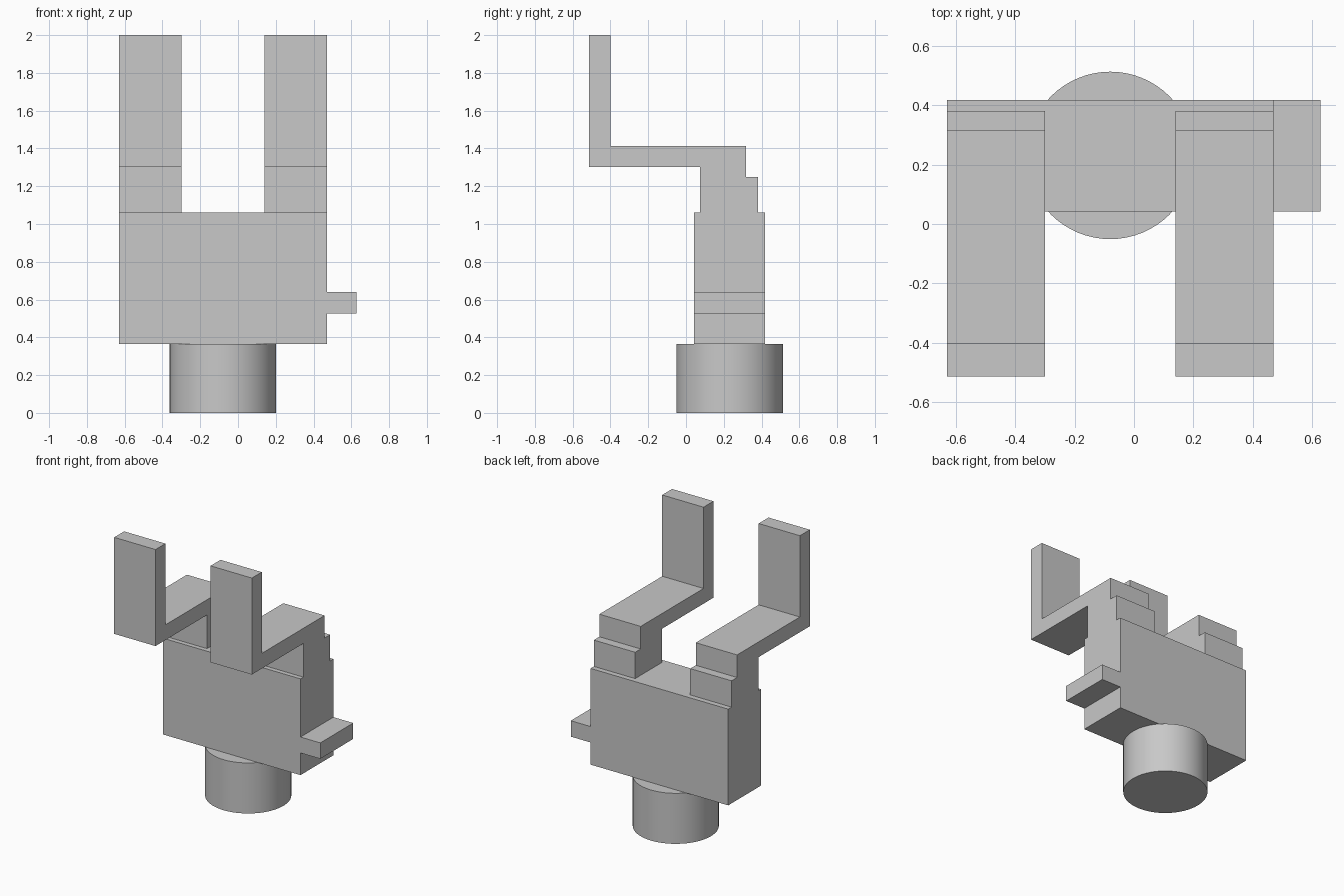
import bpy
import bmesh
from mathutils import Matrix, Vector

cube = bpy.data.objects.get("Cube")
if cube:
    bpy.data.objects.remove(cube, do_unlink=True)

# One plain grey for everything
GREY = (0.58, 0.58, 0.58, 1)
grey = bpy.data.materials.new("plain_grey")
grey.use_nodes = True
grey.diffuse_color = GREY
grey.node_tree.nodes["Principled BSDF"].inputs["Base Color"].default_value = GREY


def add_object(name, bm):
    bmesh.ops.recalc_face_normals(bm, faces=bm.faces)
    mesh = bpy.data.meshes.new(name)
    bm.to_mesh(mesh)
    bm.free()
    mesh.materials.append(grey)
    obj = bpy.data.objects.new(name, mesh)
    bpy.context.collection.objects.link(obj)
    return obj


def extrude_profile(name, profile, x0, x1):
    """Extrude a (y, z) outline from x0 to x1."""
    bm = bmesh.new()
    face = bm.faces.new([bm.verts.new((x0, y, z)) for y, z in profile])
    result = bmesh.ops.extrude_face_region(bm, geom=[face])
    moved = [v for v in result["geom"] if isinstance(v, bmesh.types.BMVert)]
    bmesh.ops.translate(bm, verts=moved, vec=Vector((x1 - x0, 0, 0)))
    return add_object(name, bm)


def box(name, x0, x1, y0, y1, z0, z1):
    return extrude_profile(name, [(y0, z0), (y1, z0), (y1, z1), (y0, z1)], x0, x1)


FRONT, BACK = 0.042, 0.418
LEFT_EDGE, RIGHT_EDGE = 0.47, -0.63
BODY_BOTTOM, BODY_TOP = 0.365, 1.06
ARM_WIDTH = 0.33

# Body slab and side tab
box("body", RIGHT_EDGE, LEFT_EDGE, FRONT, BACK, BODY_BOTTOM, BODY_TOP)
box("side_tab", LEFT_EDGE, 0.628, FRONT, BACK, 0.525, 0.64)

# Stepped arms reaching forward and then up
ARM = [(0.075, BODY_TOP), (0.075, 1.303), (-0.513, 1.303), (-0.513, 2),
       (-0.4, 2), (-0.4, 1.413), (0.317, 1.413), (0.317, 1.25),
       (0.38, 1.25), (0.38, BODY_TOP)]
extrude_profile("right_arm", ARM, RIGHT_EDGE, RIGHT_EDGE + ARM_WIDTH)
extrude_profile("left_arm", ARM, LEFT_EDGE - ARM_WIDTH, LEFT_EDGE)

# Round base
bm = bmesh.new()
bmesh.ops.create_cone(bm, cap_ends=True, segments=64, radius1=0.282, radius2=0.282,
                      depth=BODY_BOTTOM,
                      matrix=Matrix.Translation((-0.08, 0.231, BODY_BOTTOM / 2)))
base = add_object("round_base", bm)
for poly in base.data.polygons:
    poly.use_smooth = abs(poly.normal.z) < 0.5
for edge in base.data.edges:
    z0, z1 = (base.data.vertices[i].co.z for i in edge.vertices)
    edge.use_edge_sharp = abs(z0 - z1) < 0.01
